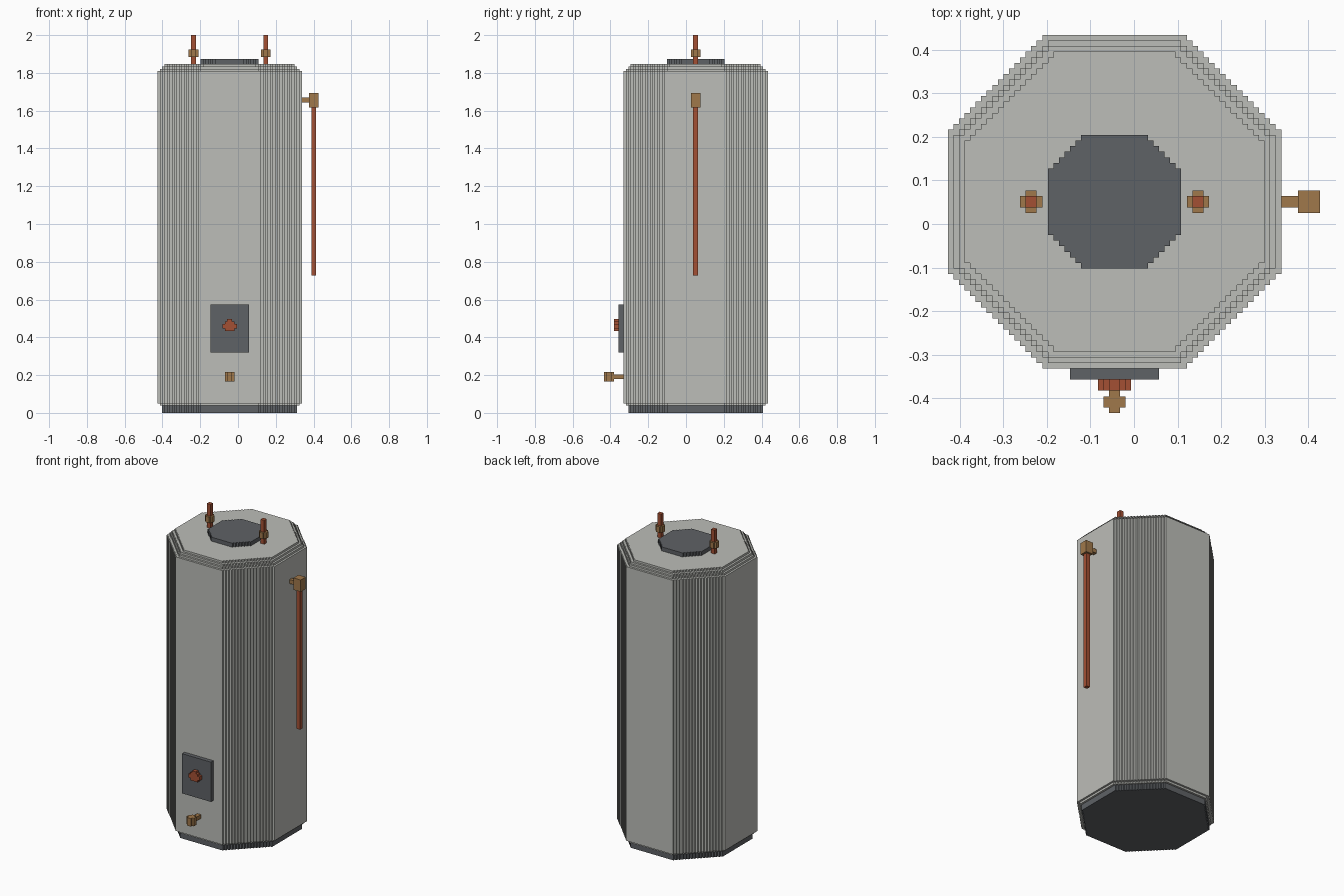
import bpy, bmesh
from mathutils import Vector

if "Cube" in bpy.data.objects:
    bpy.data.objects.remove(bpy.data.objects["Cube"])

U = 2 / 157                              # one block unit
CX, CY = -0.0446, 0.0510                 # tank axis


def material(name, rgb):
    m = bpy.data.materials.new(name)
    m.diffuse_color = (*rgb, 1)
    m.use_nodes = True
    m.node_tree.nodes["Principled BSDF"].inputs["Base Color"].default_value = m.diffuse_color
    return m


SHELL = material("pale grey shell", (0.503, 0.509, 0.479))
DARK = material("dark grey", (0.114, 0.122, 0.133))
COPPER = material("copper red", (0.370, 0.080, 0.034))
BRASS = material("brass", (0.352, 0.188, 0.070))


def stepped(r, f):
    """Octagon outline with one-unit stair-step corners (r half width, f half flat)."""
    quarter = [(r, f)]
    for i in range(r - f):
        quarter += [(r - i - 1, f + i), (r - i - 1, f + i + 1)]
    pts = []
    for c, s in ((1, 0), (0, 1), (-1, 0), (0, -1)):
        pts += [(x * c - y * s, x * s + y * c) for x, y in quarter]
    return pts


def rect(x0, x1, y0, y1):
    return [(x0, y0), (x1, y0), (x1, y1), (x0, y1)]


def part(name, mat, prisms, axis="z"):
    """Join prisms (outline, start, end), in units from the tank axis, into one object."""
    bm = bmesh.new()
    for outline, a, b in prisms:
        def put(p, h):
            x, y, z = (p[0], p[1], h) if axis == "z" else (p[0], h, p[1])
            return bm.verts.new(Vector((CX + x * U, CY + y * U, z * U)))
        low = [put(p, a) for p in outline]
        high = [put(p, b) for p in outline]
        bm.faces.new(low[::-1])
        bm.faces.new(high)
        n = len(outline)
        for i in range(n):
            j = (i + 1) % n
            bm.faces.new((low[i], low[j], high[j], high[i]))
    bmesh.ops.recalc_face_normals(bm, faces=bm.faces)
    me = bpy.data.meshes.new(name)
    bm.to_mesh(me)
    bm.free()
    me.materials.append(mat)
    ob = bpy.data.objects.new(name, me)
    bpy.context.collection.objects.link(ob)
    return ob


def shift(outline, dx, dy=0):
    return [(x + dx, y + dy) for x, y in outline]


# Tank: foot, shell with stepped shoulders, lid
part("base", DARK, [(stepped(28, 12), 0, 3)])
part("tank_shell", SHELL, [
    (stepped(29, 12), 3, 4),
    (stepped(30, 13), 4, 142),
    (stepped(29, 12), 142, 143),
    (stepped(28, 12), 143, 144),
    (stepped(27, 11), 144, 145),
])
part("top_lid", DARK, [(stepped(12, 6), 145, 147)])

# Water pipes on the top, each with a brass collar
for side, x in (("left", -15), ("right", 15)):
    part(side + "_top_pipe", COPPER, [(rect(x - 1, x + 1, -1, 1), 145, 157)])
    part(side + "_pipe_collar", BRASS, [(shift(stepped(2, 1), x), 148, 151)])

# Relief valve and its drop pipe on the right side
part("relief_valve", BRASS, [
    (rect(30, 33, -1, 1), 129, 131),
    (rect(33, 37, -2, 2), 127, 133),
])
part("drop_pipe", COPPER, [(rect(34, 36, -1, 1), 57, 127)])

# Front access panel with its knob
part("access_panel", DARK, [(rect(-8, 8, 25, 45), -32, -30)], axis="y")
half = [(2, 34), (2, 35), (3, 35), (3, 37), (2, 37), (2, 38), (1, 38), (1, 39)]
knob = half + [(-x, z) for x, z in reversed(half)]
part("panel_knob", COPPER, [(knob, -34, -32)], axis="y")

# Drain valve below the panel
part("drain_stem", BRASS, [(rect(-1, 1, -34, -30), 14, 16)])
part("drain_valve", BRASS, [(shift(stepped(2, 1), 0, -36), 13, 17)])
